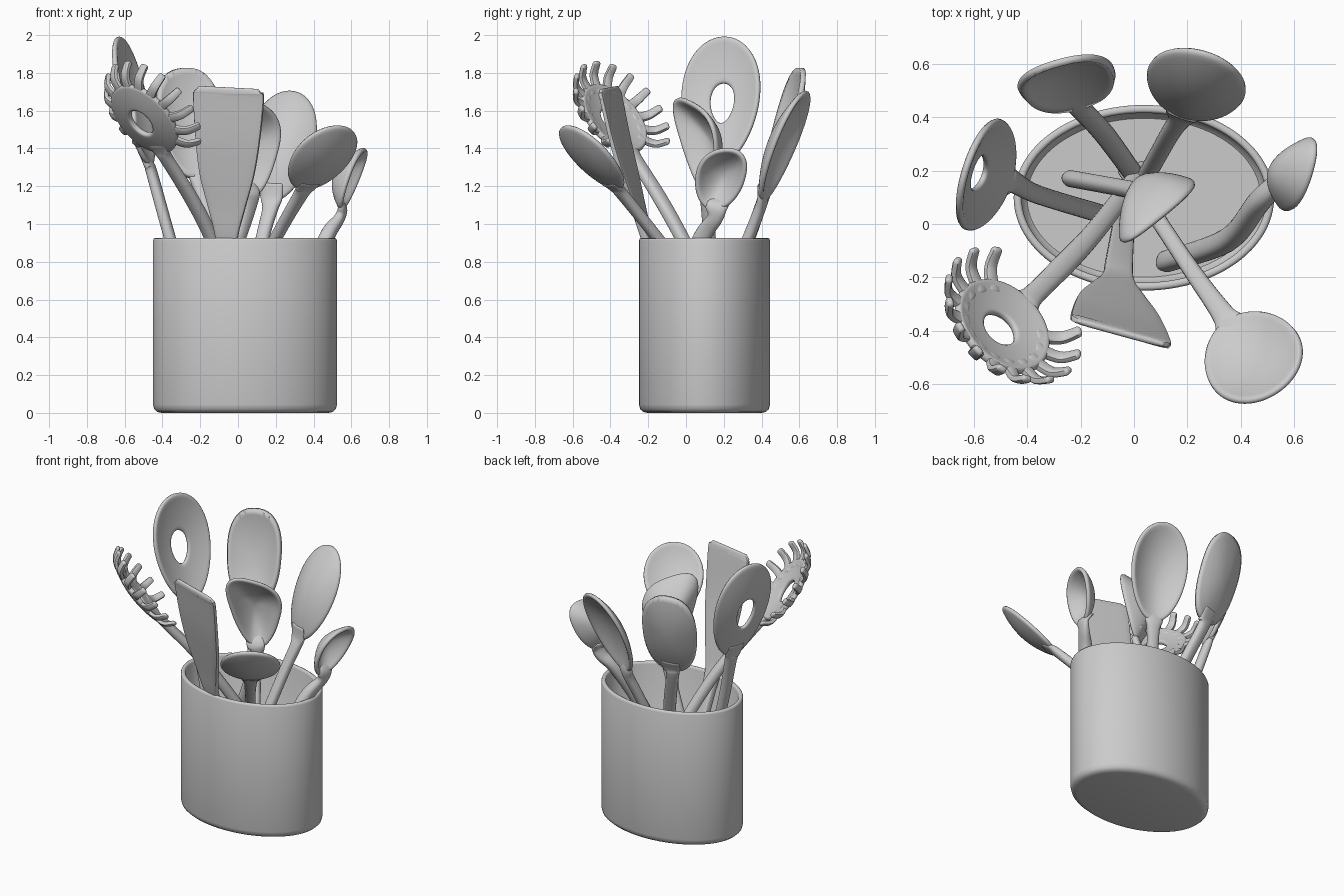
import bpy, bmesh, math
from mathutils import Vector, Matrix

if "Cube" in bpy.data.objects:
    bpy.data.objects.remove(bpy.data.objects["Cube"])


def finish(name, bm, angle=45):
    bmesh.ops.recalc_face_normals(bm, faces=bm.faces)
    me = bpy.data.meshes.new(name)
    bm.to_mesh(me)
    bm.free()
    ob = bpy.data.objects.new(name, me)
    bpy.context.collection.objects.link(ob)
    for o in bpy.context.selected_objects:
        o.select_set(False)
    ob.select_set(True)
    bpy.context.view_layer.objects.active = ob
    bpy.ops.object.shade_smooth_by_angle(angle=math.radians(angle))
    return ob


def skin(bm, rings, start=True, end=True):
    for r, s in zip(rings, rings[1:]):
        for i in range(len(r)):
            j = (i + 1) % len(r)
            bm.faces.new((r[i], r[j], s[j], s[i]))
    if start:
        bm.faces.new(rings[0])
    if end:
        bm.faces.new(rings[-1])


def spow(v, e):
    return math.copysign(abs(v) ** e, v)


def frame(centre, axis, normal):
    # local y runs to the tip, z is the open face, x is the width
    y = Vector(axis).normalized()
    z = Vector(normal)
    z = (z - y * z.dot(y)).normalized()
    x = y.cross(z)
    m = Matrix((x, y, z)).transposed().to_4x4()
    m.translation = Vector(centre)
    return m


def smooth_rows(rows, n=6):
    v = [Vector(r) for r in rows]
    out = []
    for i in range(len(v) - 1):
        a, b, c, d = v[max(i - 1, 0)], v[i], v[i + 1], v[min(i + 2, len(v) - 1)]
        for k in range(n):
            t = k / n
            out.append(0.5 * (2 * b + (c - a) * t + (2 * a - 5 * b + 4 * c - d) * t ** 2
                              + (3 * b - a - 3 * c + d) * t ** 3))
    return out + [v[-1]]


def loft(bm, rows, xdir, power=2.4, segs=20, n=6):
    # rows are x, y, z, half width, half thickness; ends are rounded
    rows = smooth_rows(rows, n)
    P = [Vector(r[:3]) for r in rows]
    rings = []
    for i, r in enumerate(rows):
        T = (P[min(i + 1, len(P) - 1)] - P[max(i - 1, 0)]).normalized()
        X = Vector(xdir)
        X = (X - T * X.dot(T)).normalized()
        N = X.cross(T)
        w, h = r[3], r[4]
        cuts = [(0, 1)]
        if i in (0, len(P) - 1):
            cuts = [(math.sin(a), math.cos(a)) for a in (0, 0.5, 1.0, 1.35)]
        if i == 0:
            cuts = [(-s, c) for s, c in reversed(cuts)]
        for s, c in cuts:
            ring = []
            for k in range(segs):
                a = 2 * math.pi * k / segs
                p = (P[i] + T * s * h + X * (w - h * (1 - c)) * spow(math.cos(a), 2 / power)
                     + N * h * c * spow(math.sin(a), 2 / power))
                ring.append(bm.verts.new(p))
            rings.append(ring)
    skin(bm, rings)


def handle(name, rows, xdir, power=2.4):
    bm = bmesh.new()
    loft(bm, rows, xdir, power)
    return finish(name, bm)


def utensil(name, m, a, b, depth, grip, egg=0.0, power=2.0, skew=0.0, hole=0.0, thick=0.028, subsurf=True):
    # dished head, optionally pierced in the middle
    bm = bmesh.new()
    rings = []
    for j in range(9):
        r = 1 - (1 - hole) * j / (8 if hole else 9)
        ring = []
        for k in range(56):
            t = 2 * math.pi * (k + 0.5) / 56
            c, s = spow(math.cos(t), 2 / power), spow(math.sin(t), 2 / power)
            x = a * r * c * (1 + egg * s)
            ring.append(bm.verts.new(m @ Vector((x, b * r * s + skew * x, -depth * (1 - r * r)))))
        rings.append(ring)
    skin(bm, rings, start=False, end=False)
    if not hole:
        mid = bm.verts.new(m @ Vector((0, 0, -depth)))
        for i in range(56):
            bm.faces.new((rings[-1][i], rings[-1][(i + 1) % 56], mid))
    ob = finish(name + "_head", bm)
    mod = ob.modifiers.new("thickness", 'SOLIDIFY')
    mod.thickness, mod.offset = thick, 0
    if subsurf:
        mod = ob.modifiers.new("round", 'SUBSURF')
        mod.levels = mod.render_levels = 1
    # handle that flares and thins into the back of the head
    rows = list(grip)
    for y, z, w, h in ((-b - .05, -.004, .042, .028), (-b + .015, -.01, .06, .021),
                       (-.75 * b, -.44 * depth - .008, .06, .011)):
        rows.append((*(m @ Vector((0, y, z))), w, h))
    handle(name + "_handle", rows, m.to_3x3() @ Vector((1, 0, 0)))
    return ob


# oval holder
bm = bmesh.new()
rings = []
for d, z in ((.045, 0), (.022, .005), (.006, .02), (0, .045), (0, .912), (.004, .922), (.01, .925),
             (.02, .925), (.026, .922), (.03, .912), (.03, .06), (.05, .04)):
    rings.append([bm.verts.new((.037 + (.487 - d) * math.cos(2 * math.pi * k / 96),
                                .098 + (.347 - d) * math.sin(2 * math.pi * k / 96), z)) for k in range(96)])
skin(bm, rings)
finish("holder", bm)

# pierced spoon, left
m = frame((-.545, .18, 1.65), (-.165, .04, .67), (.95, -.29, .2))
utensil("pierced_spoon", m, .215, .355, .05, [(-.13, .04, .12, .035, .03), (-.36, .11, .925, .035, .03)],
        egg=.14, hole=.3)

# pasta server, front left
m = frame((-.49, -.38, 1.56), (-.35, -.35, .65), (.55, .55, .62))
utensil("pasta_server", m, .205, .225, .035, [(.03, .2, .5, .035, .032), (-.14, -.02, .925, .038, .034),
        (-.25, -.14, 1.14, .042, .032)], hole=.34, thick=.032)
bm = bmesh.new()
for i in range(13):
    t = math.radians(-42 + 264 * i / 12)
    c, s = math.cos(t), math.sin(t)
    rows = []
    for r, z, w in ((-.045, -.008, .03), (.015, .002, .026), (.055, .022, .024), (.085, .07, .021)):
        rows.append((*(m @ Vector(((.205 + r) * c, (.225 + r) * s, z))), w, .014))
    loft(bm, rows, m.to_3x3() @ Vector((-s, c, 0)), 3.5, 12, 3)
finish("pasta_server_teeth", bm)

# flat turner, front centre, with rounded corners
handle("turner", [(-.03, .08, .2, .035, .03), (-.055, -.13, .75, .05, .026), (-.06, -.205, .925, .06, .022),
       (-.06, -.25, 1.08, .1, .019), (-.06, -.3, 1.26, .15, .018), (-.055, -.35, 1.45, .178, .017),
       (-.05, -.395, 1.66, .195, .015), (-.05, -.403, 1.695, .19, .015), (-.05, -.406, 1.71, .172, .013)],
       (.38, -.1, -.04), 5)

# serving spoon, front right
m = frame((.44, -.492, 1.355), (.38, -.55, .68), (-.35, .55, .7))
utensil("serving_spoon", m, .188, .235, .05, [(-.03, .2, .48, .03, .03), (.2, -.15, .925, .032, .03)], egg=.08)

# corner spoon, centre
m = frame((.085, .06, 1.4), (.04, -.1, .6), (.57, -.82, 0))
utensil("corner_spoon", m, .15, .25, .12, [(-.24, .17, .3, .03, .03), (-.02, .13, .85, .032, .03)],
        egg=.42, power=2.7, skew=-.38)

# large spoon, back right
m = frame((.23, .525, 1.41), (.1, .22, .56), (.3, .9, -.35))
utensil("large_spoon", m, .185, .32, .075, [(.03, .15, .48, .034, .03), (.13, .33, .925, .036, .03)], egg=.12)

# slotted fork spoon, back left
m = frame((-.245, .52, 1.535), (-.08, .155, .56), (.25, -.95, .3))
fork = utensil("fork_spoon", m, .175, .305, .05, [(.01, .17, .48, .036, .03), (-.11, .335, .925, .04, .03)],
               egg=.08, power=2.4, subsurf=False)
bm = bmesh.new()
X = m.to_3x3() @ Vector((1, 0, 0))
for x in (-.08, 0, .08):
    loft(bm, [(*(m @ Vector((x, .235, z))), .018, .105) for z in (-.2, .2)], X, 8, 20, 1)
cutter = finish("slot_cutter", bm)
cutter.hide_render = True
mod = fork.modifiers.new("slots", 'BOOLEAN')
mod.operation, mod.solver, mod.object = 'DIFFERENCE', 'EXACT', cutter
bpy.context.view_layer.update()
cut = bpy.data.meshes.new_from_object(fork.evaluated_get(bpy.context.evaluated_depsgraph_get()))
fork.modifiers.clear()
fork.data = cut
bpy.data.objects.remove(cutter)

# pouring spoon, right
m = frame((.615, .18, 1.235), (.13, .05, .36), (.9, -.2, -.25))
utensil("pouring_spoon", m, .128, .172, .1, [(.12, -.14, .1, .04, .038), (.35, -.06, .6, .044, .04),
        (.465, .08, .92, .046, .04)], egg=.15, power=2.2, skew=.3)
